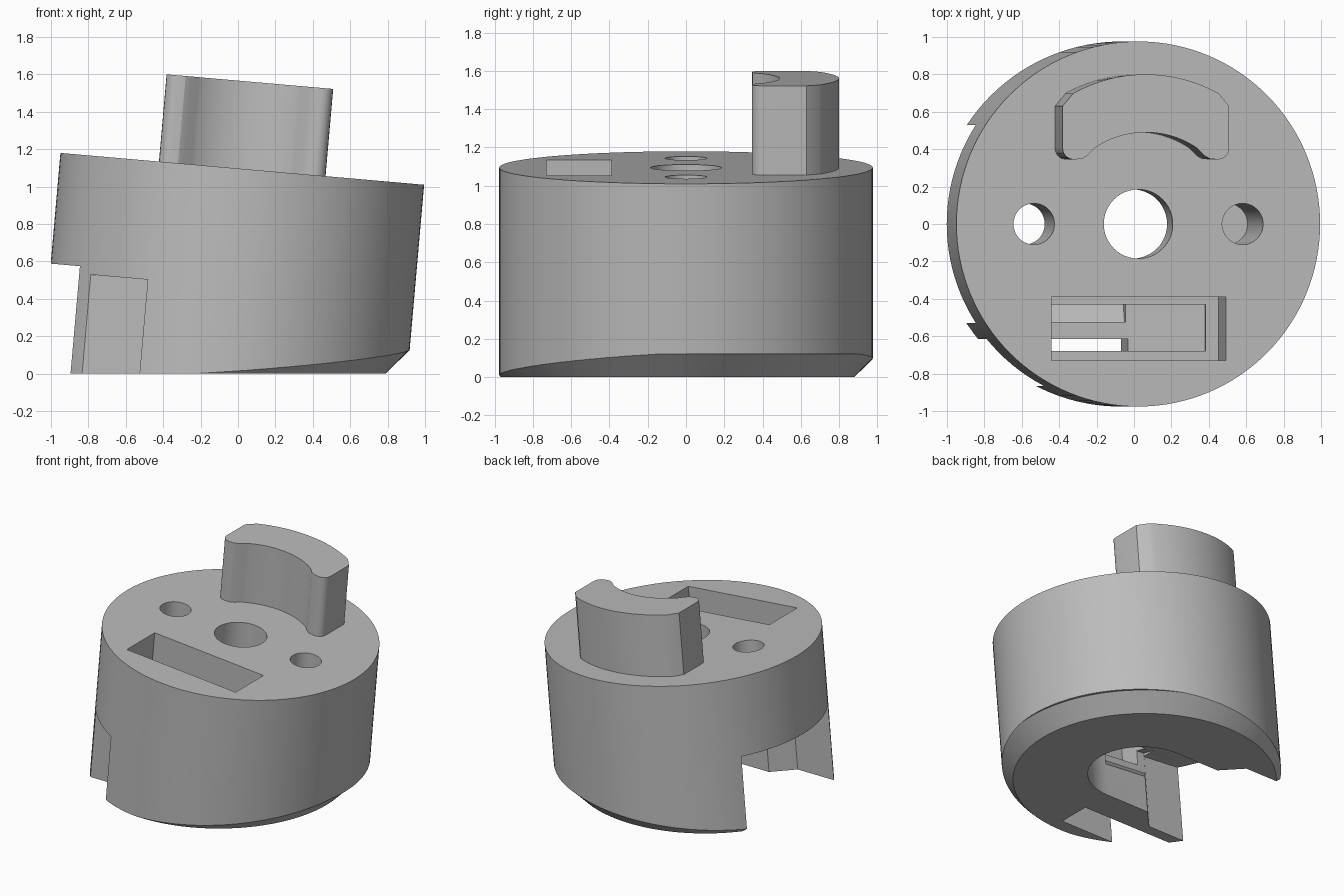
import bpy, bmesh, math
from mathutils import Matrix

default = bpy.data.objects.get("Cube")
if default:
    bpy.data.objects.remove(default, do_unlink=True)

# Everything but the flat base lives in a frame tilted about y
TILT = Matrix.Translation((-0.073, 0, 0)) @ Matrix.Rotation(math.radians(5), 4, 'Y')
TOP = 1.099

grey = bpy.data.materials.new("plain grey")
grey.use_nodes = True
grey.diffuse_color = (0.5, 0.5, 0.5, 1)
grey.node_tree.nodes["Principled BSDF"].inputs["Base Color"].default_value = (0.5, 0.5, 0.5, 1)


def finish(name, bm, matrix):
    bmesh.ops.recalc_face_normals(bm, faces=bm.faces)
    bm.transform(matrix)
    mesh = bpy.data.meshes.new(name)
    bm.to_mesh(mesh)
    bm.free()
    mesh.materials.append(grey)
    obj = bpy.data.objects.new(name, mesh)
    bpy.context.collection.objects.link(obj)
    return obj


def prism(name, pts, lo, hi, axis='Z', matrix=TILT):
    """Extrude a 2D outline along an axis."""
    place = {'X': lambda a, b, h: (h, a, b),
             'Y': lambda a, b, h: (a, h, b),
             'Z': lambda a, b, h: (a, b, h)}[axis]
    bm = bmesh.new()
    low = [bm.verts.new(place(a, b, lo)) for a, b in pts]
    high = [bm.verts.new(place(a, b, hi)) for a, b in pts]
    bm.faces.new(low)
    bm.faces.new(high)
    n = len(pts)
    for i in range(n):
        j = (i + 1) % n
        bm.faces.new((low[i], low[j], high[j], high[i]))
    return finish(name, bm, matrix)


def arc(r, start, end, n, cx=0, cy=0):
    angles = [math.radians(start + (end - start) * i / n) for i in range(n + 1)]
    return [(cx + r * math.cos(a), cy + r * math.sin(a)) for a in angles]


def disc(name, x, r, lo, hi, n=48):
    return prism(name, arc(r, 0, 360, n, x)[:-1], lo, hi)


def box(name, x0, x1, y0, y1, z0, z1, matrix=TILT):
    return prism(name, [(x0, y0), (x1, y0), (x1, y1), (x0, y1)], z0, z1, 'Z', matrix)


def combine(target, tool, operation='DIFFERENCE'):
    mod = target.modifiers.new("boolean", 'BOOLEAN')
    mod.operation, mod.solver, mod.object = operation, 'EXACT', tool
    bpy.context.view_layer.objects.active = target
    bpy.ops.object.modifier_apply(modifier=mod.name)
    bpy.data.objects.remove(tool, do_unlink=True)


# Round body
body = disc("body", 0, 0.976, -0.3, TOP, 128)

# Level base with an offset chamfer
base = box("base_cutter", -2, 2, -2, 2, -1, 0.12, Matrix.Identity(4))
bm = bmesh.new()
bmesh.ops.create_cone(bm, cap_ends=True, segments=128, radius1=0.924, radius2=1.166, depth=0.24)
combine(base, finish("chamfer_cone", bm, Matrix.Translation((-0.134, -0.044, 0.12))))
combine(body, base)

# Round-ended channel with a flared mouth on the left side of the plan
half = [(-0.37, 0.38), (-0.51, 0.53), (-1.5, 0.53)]
channel = arc(0.38, -90, 90, 32) + half + [(x, -y) for x, y in reversed(half)]
combine(body, prism("channel_cutter", channel, -0.5, 0.505))

# Side pocket, top slot, and the ramped shaft joining them
combine(body, box("pocket_cutter", -1.5, 0.003, -0.865, -0.615, -0.5, 0.465))
combine(body, box("slot_cutter", -0.465, 0.47, -0.73, -0.39, 0.65, 1.5))
shaft = [(-0.44, 0.7), (0.4, 0.7), (0.4, 0.62), (0.01, 0.42), (-0.44, 0.42)]
combine(body, prism("shaft_cutter", shaft, -0.68, -0.43, 'Y'))
ledge = [(-0.36, 0.23), (-0.525, 0.37), (-0.525, 0.53), (-0.36, 0.49)]
combine(body, prism("ledge_cutter", ledge, -0.505, -0.01, 'X'))

# Bores in the top face
combine(body, disc("centre_bore", 0, 0.185, 0.4, 1.5))
combine(body, disc("centre_counterbore", 0, 0.25, 0.4, 0.75))
combine(body, disc("left_bore", -0.56, 0.11, 0.4, 1.5))
combine(body, disc("right_bore", 0.56, 0.11, 0.15, 1.5))

# Curved lug: concentric outer and inner arcs with rounded ends
side = [(0.447, 0.63), (0.447, 0.41)] + arc(0.06, 0, -90, 6, 0.387, 0.405)[1:]
side += [(0.345, 0.348), (0.315, 0.365)]
outer = arc(0.8, 119.2, 60.8, 28)
inner = arc(0.49, 56, 124, 24)
outline = outer + side + inner + [(-x, y) for x, y in reversed(side)]
lug = prism("curved_lug", outline, 1.05, 1.567)
combine(body, lug, 'UNION')

# Smooth curves, crisp edges
bpy.ops.object.select_all(action='DESELECT')
body.select_set(True)
bpy.context.view_layer.objects.active = body
bpy.ops.object.shade_smooth_by_angle(angle=math.radians(25))
